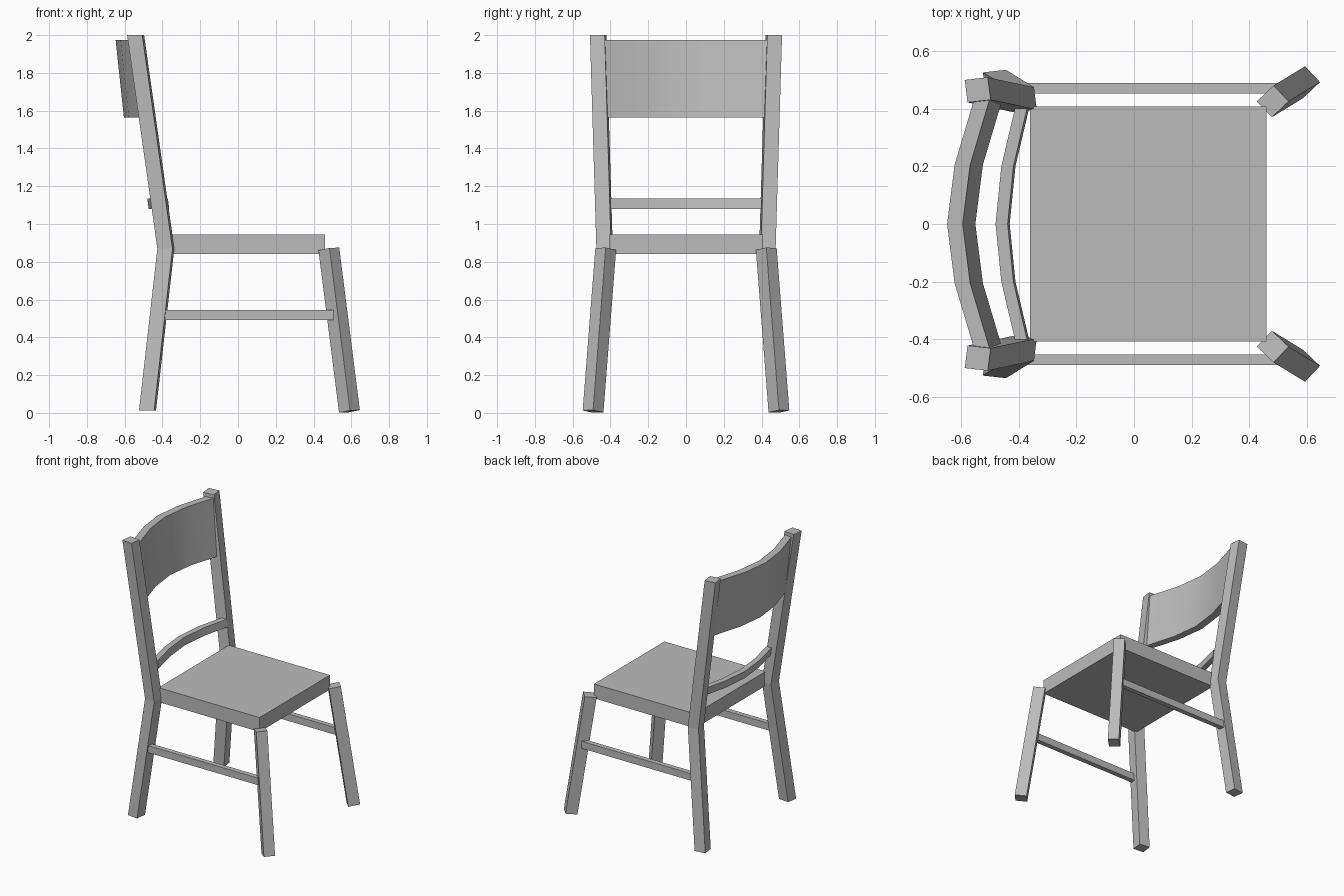
import bpy
from mathutils import Vector

cube = bpy.data.objects.get("Cube")
if cube:
    bpy.data.objects.remove(cube, do_unlink=True)

grey = bpy.data.materials.new("plain grey")
grey.use_nodes = True
grey.diffuse_color = (0.5, 0.5, 0.5, 1)
grey.node_tree.nodes["Principled BSDF"].inputs["Base Color"].default_value = (0.5, 0.5, 0.5, 1)


def loft(name, sections, smooth=False):
    """Join four-cornered sections into one closed bar."""
    verts = [tuple(p) for s in sections for p in s]
    n = len(sections)
    faces = [(3, 2, 1, 0), tuple(4 * (n - 1) + k for k in range(4))]
    for i in range(n - 1):
        a, b = 4 * i, 4 * i + 4
        faces += [(a + k, a + (k + 1) % 4, b + (k + 1) % 4, b + k) for k in range(4)]
    mesh = bpy.data.meshes.new(name)
    mesh.from_pydata(verts, [], faces)
    mesh.materials.append(grey)
    obj = bpy.data.objects.new(name, mesh)
    bpy.context.collection.objects.link(obj)
    bpy.ops.object.select_all(action='DESELECT')
    obj.select_set(True)
    bpy.context.view_layer.objects.active = obj
    # Make every face point outwards
    bpy.ops.object.mode_set(mode='EDIT')
    bpy.ops.mesh.select_all(action='SELECT')
    bpy.ops.mesh.normals_make_consistent(inside=False)
    bpy.ops.object.mode_set(mode='OBJECT')
    if smooth:
        bpy.ops.object.shade_smooth_by_angle(angle=0.6)
    return obj


def section(center, u, v):
    c, u, v = Vector(center), Vector(u) / 2, Vector(v) / 2
    return [c - u - v, c + u - v, c + u + v, c - u + v]


def box(name, x, y, z):
    size_y, size_z = (0, y[1] - y[0], 0), (0, 0, z[1] - z[0])
    mid = (sum(y) / 2, sum(z) / 2)
    return loft(name, [section((px, *mid), size_y, size_z) for px in x])


def curved_slat(name, path, depth, z, lean):
    """Bar bowed backwards; path holds (rear x, y) along its top edge."""
    low, high = z
    return loft(name, [[(x, y, high), (x + depth, y, high),
                        (x + depth + lean, y, low), (x + lean, y, low)]
                       for x, y in path], smooth=True)


# Seat
box("seat", (-0.36, 0.46), (-0.407, 0.407), (0.84, 0.945))

for label, s in (("left", 1), ("right", -1)):
    # Splayed front leg, turned on its own axis
    u, v = (0.058, s * 0.055, 0.012), (0.052, -s * 0.055, 0.002)
    loft("front_leg_" + label, [section((0.59, s * 0.492, 0.008), u, v),
                                section((0.481, s * 0.425, 0.868), u, v)])
    # Bent rear leg continuing up as the back post
    u, v = (0.08, s * 0.009, 0), (0.01, -s * 0.078, 0)
    loft("rear_leg_" + label, [section((-0.479, s * 0.491, 0.013), u, v),
                               section((-0.382, s * 0.431, 0.87), u, v),
                               section((-0.542, s * 0.465, 2.0), u, v)])
    # Side stretcher
    box("stretcher_" + label, (-0.41, 0.505), sorted((s * 0.453, s * 0.489)), (0.493, 0.545))

# Back panel and lower back rail
curved_slat("back_panel", [(-0.555, -0.43), (-0.622, -0.205), (-0.648, 0),
                           (-0.622, 0.205), (-0.555, 0.43)], 0.054, (1.563, 1.975), 0.044)
curved_slat("back_rail", [(-0.413, -0.4), (-0.46, -0.2), (-0.48, 0),
                          (-0.46, 0.2), (-0.413, 0.4)], 0.042, (1.08, 1.135), 0.007)
